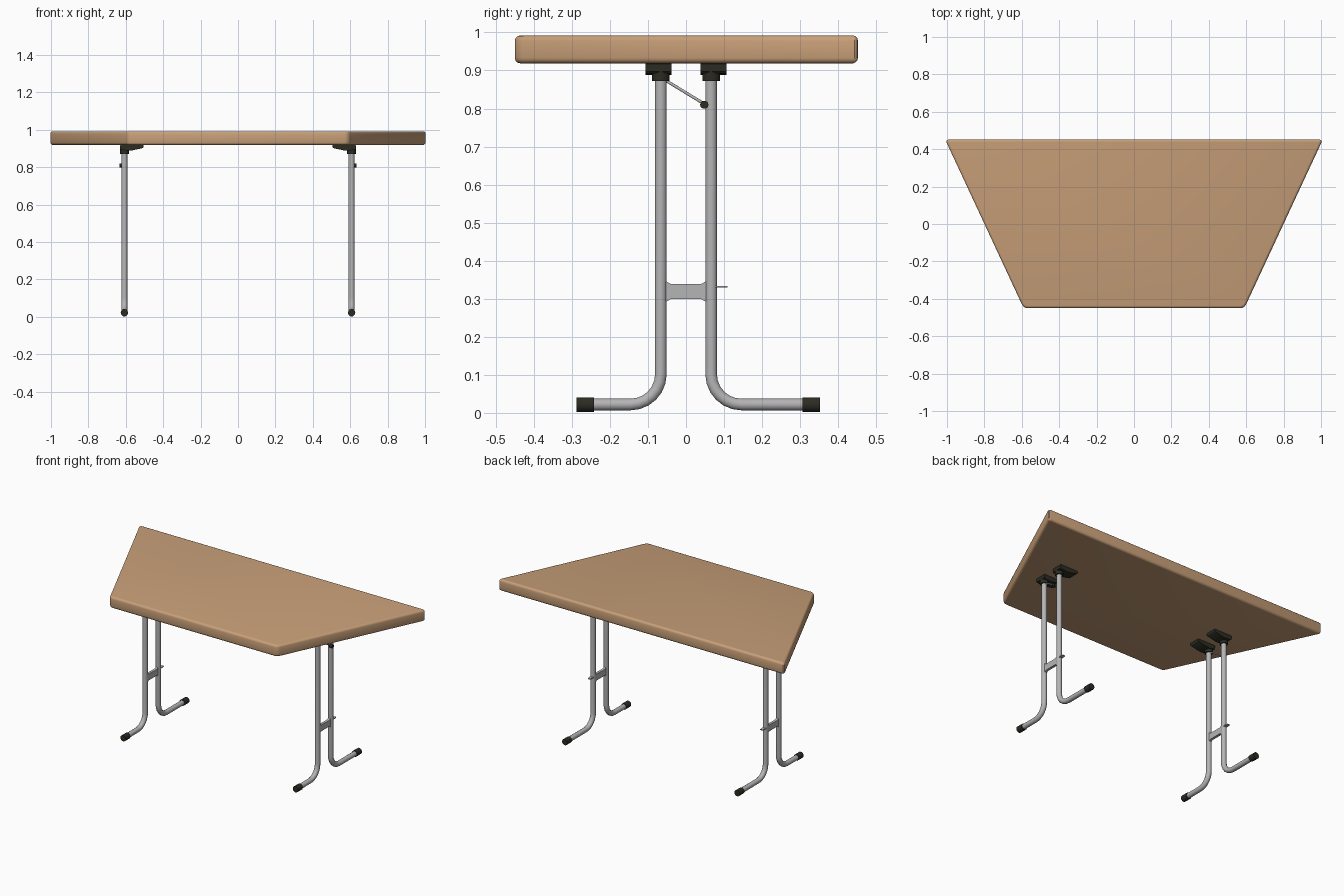
import bpy, bmesh, math
from mathutils import Vector

cube = bpy.data.objects.get("Cube")
if cube:
    bpy.data.objects.remove(cube, do_unlink=True)


def make_material(name, rgb):
    mat = bpy.data.materials.new(name)
    mat.use_nodes = True
    mat.diffuse_color = (*rgb, 1)
    mat.node_tree.nodes["Principled BSDF"].inputs["Base Color"].default_value = (*rgb, 1)
    return mat


wood = make_material("warm_wood", (0.58, 0.35, 0.19))
steel = make_material("grey_steel", (0.46, 0.46, 0.47))
plastic = make_material("dark_plastic", (0.025, 0.025, 0.017))


def finish(obj, mat, angle=40):
    obj.data.materials.clear()
    obj.data.materials.append(mat)
    bpy.ops.object.select_all(action='DESELECT')
    obj.select_set(True)
    bpy.context.view_layer.objects.active = obj
    bpy.ops.object.shade_smooth_by_angle(angle=math.radians(angle))
    return obj


def prism(name, outline, depth, mat, corner=0, edge=0, segments=3):
    """Extrude a closed 3D outline along depth; round its corners, then its rims."""
    bm = bmesh.new()
    depth = Vector(depth)
    face = bm.faces.new([bm.verts.new(p) for p in outline])
    ext = bmesh.ops.extrude_face_region(bm, geom=[face])
    verts = [g for g in ext["geom"] if isinstance(g, bmesh.types.BMVert)]
    bmesh.ops.translate(bm, verts=verts, vec=depth)
    bmesh.ops.recalc_face_normals(bm, faces=bm.faces)

    def along(e):
        d = e.verts[1].co - e.verts[0].co
        return abs(d.normalized().dot(depth.normalized())) > 0.99

    if corner:
        bmesh.ops.bevel(bm, geom=[e for e in bm.edges if along(e)], offset=corner,
                        segments=segments, profile=0.5, affect='EDGES')
    if edge:
        rims = [e for e in bm.edges if not along(e)]
        bmesh.ops.bevel(bm, geom=rims, offset=edge,
                        segments=segments, profile=0.5, affect='EDGES')
    mesh = bpy.data.meshes.new(name)
    bm.to_mesh(mesh)
    bm.free()
    obj = bpy.data.objects.new(name, mesh)
    bpy.context.collection.objects.link(obj)
    return finish(obj, mat)


def tube(name, points, radius, mat):
    """Round bar that follows a path."""
    curve = bpy.data.curves.new(name, 'CURVE')
    curve.dimensions = '3D'
    curve.bevel_depth = radius
    curve.bevel_resolution = 3
    curve.use_fill_caps = True
    spline = curve.splines.new('POLY')
    spline.points.add(len(points) - 1)
    for sp, p in zip(spline.points, points):
        sp.co = (*p, 1)
    obj = bpy.data.objects.new(name, curve)
    bpy.context.collection.objects.link(obj)
    bpy.ops.object.select_all(action='DESELECT')
    obj.select_set(True)
    bpy.context.view_layer.objects.active = obj
    bpy.ops.object.convert(target='MESH')
    return finish(bpy.context.object, mat)


# Trapezoid top with rounded corners and rims
prism("table_top", [(-1.01, 0.452, 0.919), (-0.59, -0.45, 0.919),
                    (0.59, -0.45, 0.919), (1.01, 0.452, 0.919)],
      (0, 0, 0.073), wood, corner=0.02, edge=0.014)

LEG_X, LEG_Y, FOOT_Z, BEND = 0.607, 0.066, 0.022, 0.08

for side, label in ((1, "left"), (-1, "right")):
    x = side * LEG_X
    for out, end, place in ((-1, 0.288, "front"), (1, 0.352, "back")):
        tag = f"{label}_{place}"
        y = out * LEG_Y

        # Upright tube bending outward into a foot
        path = [(x, y, 0.9)]
        for i in range(7):
            a = math.radians(15 * i)
            path.append((x, y + out * BEND * (1 - math.cos(a)),
                         FOOT_Z + BEND * (1 - math.sin(a))))
        path.append((x, out * (end - 0.02), FOOT_Z))
        tube(f"{tag}_leg", path, 0.016, steel)

        # Plastic foot cap
        tube(f"{tag}_foot_cap", [(x, out * (end - 0.046), FOOT_Z),
                                 (x, out * (end - 0.003), FOOT_Z),
                                 (x, out * end, FOOT_Z)], 0.02, plastic)

        # Hinge bracket: collar round the leg, tapering inward under the top
        yc = out * 0.072
        prism(f"{tag}_bracket",
              [(side * px, yc - 0.034, pz) for px, pz in
               ((0.63, 0.921), (0.63, 0.893), (0.575, 0.888), (0.505, 0.903), (0.505, 0.921))],
              (0, 0.068, 0), plastic, corner=0.004, segments=1)
        tube(f"{tag}_collar", [(x, y, 0.872), (x, y, 0.9)], 0.024, plastic)

    # Crossbar plate with flared ends
    prism(f"{label}_crossbar",
          [(x - 0.008, s * py, 0.319 + s * t * pz)
           for s, t, pts in ((1, -1, ((0.04, 0.02), (0.054, 0.028))),
                             (1, 1, ((0.054, 0.028), (0.04, 0.02))),
                             (-1, -1, ((0.04, 0.02), (0.054, 0.028))),
                             (-1, 1, ((0.054, 0.028), (0.04, 0.02))))
           for py, pz in pts],
          (0.016, 0, 0), steel)

    # Small latch tab behind the crossbar
    prism(f"{label}_latch_tab",
          [(x - 0.012, 0.075, 0.329), (x + 0.012, 0.075, 0.329),
           (x + 0.008, 0.109, 0.329), (x - 0.008, 0.109, 0.329)],
          (0, 0, 0.005), steel)

    # Folding stay and its knob
    tube(f"{label}_stay", [(side * 0.608, -0.052, 0.873), (side * 0.62, 0.05, 0.811)],
         0.004, steel)
    tube(f"{label}_stay_knob", [(side * 0.615, 0.048, 0.81), (side * 0.634, 0.048, 0.81)],
         0.011, plastic)
